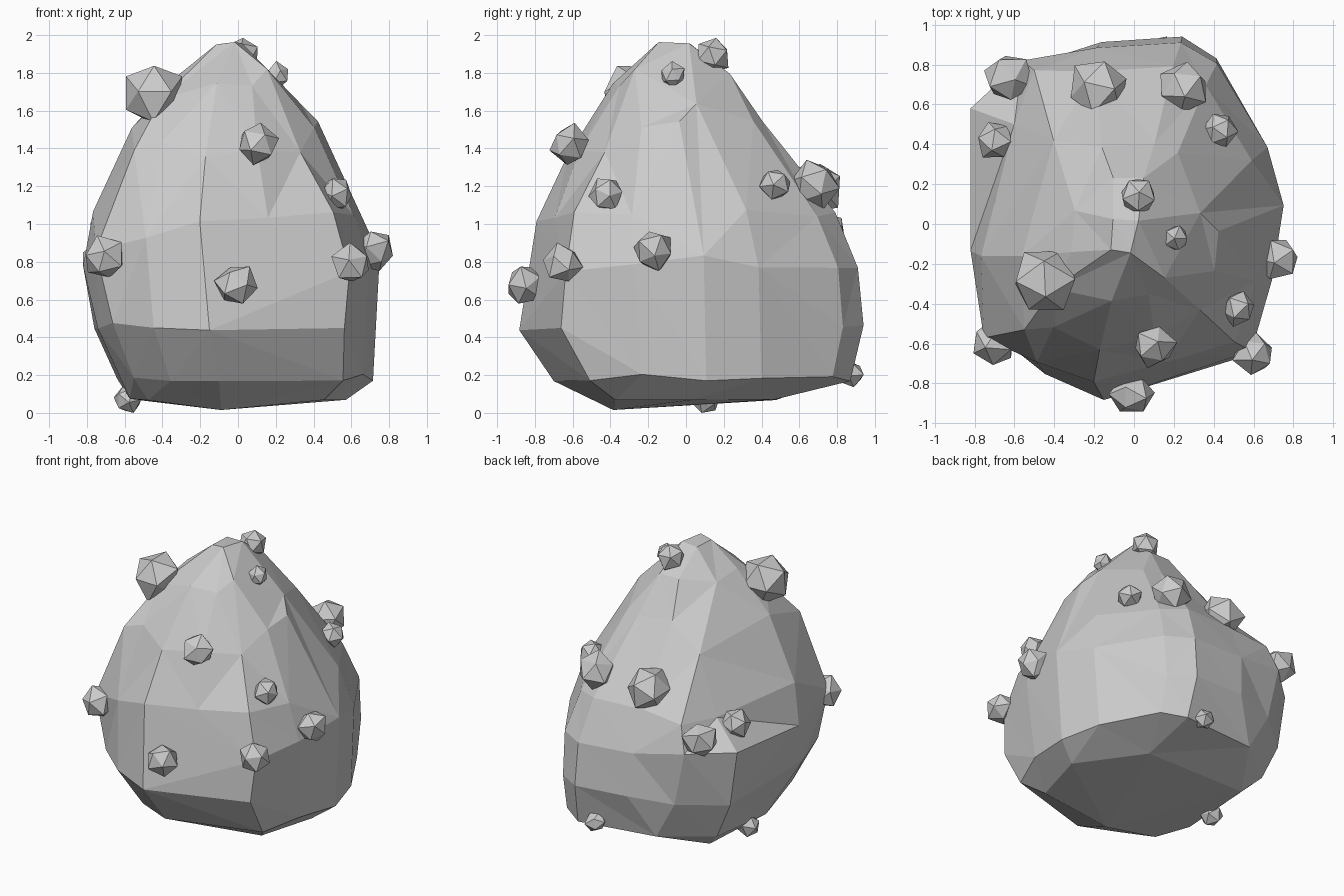
import bpy, bmesh, random
from mathutils import Vector, Euler

if "Cube" in bpy.data.objects:
    bpy.data.objects.remove(bpy.data.objects["Cube"])

random.seed(7)


def add_object(name, bm):
    mesh = bpy.data.meshes.new(name)
    bm.to_mesh(mesh)
    bm.free()
    obj = bpy.data.objects.new(name, mesh)
    bpy.context.collection.objects.link(obj)
    return obj


# Boulder: one plan outline fitted to the extents of each level, then lofted
outline = [(-1, .6), (-.62, .86), (-.2, .97), (.34, 1), (.57, .88), (.89, .4),
           (1, .05), (.92, -.37), (.77, -.76), (.29, -.89), (-.2, -1),
           (-.58, -.86), (-.87, -.67), (-.96, -.43), (-1, -.2)]
levels = [  # z, x min, x max, y min, y max
    (.07, -.56, .57, -.50, .47),
    (.19, -.64, .71, -.70, .87),
    (.46, -.76, .735, -.88, .94),
    (.79, -.82, .755, -.83, .91),
    (1.05, -.77, .67, -.78, .79),
    (1.38, -.62, .50, -.63, .545),
    (1.60, -.50, .395, -.49, .37),
    (1.78, -.32, .22, -.37, .24),
    (1.95, -.12, .04, -.17, .05),
]
# Shelf at the back left, fuller front left, flatter front right: (level, point) -> place
moved = {
    (0, 0): (-.56, .32, .075), (0, 1): (-.46, .52, .065),
    (3, 0): (-.82, .58, .85), (3, 1): (-.56, .82, .86),
    (4, 0): (-.60, .50, 1.02), (4, 1): (-.50, .77, 1.04),
    (5, 0): (-.47, .25, 1.38), (5, 1): (-.41, .43, 1.38),
    (6, 0): (-.39, .10, 1.60), (6, 1): (-.35, .20, 1.60),
    (7, 0): (-.30, .02, 1.78), (7, 1): (-.25, .10, 1.78),
    (3, 12): (-.75, -.57, .80), (4, 12): (-.71, -.56, 1.05), (5, 12): (-.55, -.53, 1.39),
    (3, 8): (.59, -.64, .74), (5, 8): (.33, -.43, 1.38), (6, 8): (.28, -.31, 1.60),
}
bm = bmesh.new()
rings = []
for k, (z, x0, x1, y0, y1) in enumerate(levels):
    ring = []
    for i, (u, v) in enumerate(outline):
        wobble = random.uniform(-.025, .025) if 0 < k < 8 else 0
        place = ((x0 + x1) / 2 + u * (x1 - x0) / 2,
                 (y0 + y1) / 2 + v * (y1 - y0) / 2, z + wobble)
        ring.append(bm.verts.new(moved.get((k, i), place)))
    rings.append(ring)
n = len(outline)
for low, high in zip(rings, rings[1:]):
    for i in range(n):
        j = (i + 1) % n
        bm.faces.new((low[i], low[j], high[j], high[i]))
# Close the ends with a point each
for ring, tip in ((rings[0], (-.1, -.33, .012)), (rings[-1], (-.04, -.1, 1.965))):
    t = bm.verts.new(tip)
    for i in range(n):
        bm.faces.new((ring[i], ring[(i + 1) % n], t))
bmesh.ops.triangulate(bm, faces=bm.faces)
bmesh.ops.recalc_face_normals(bm, faces=bm.faces)
boulder = add_object("boulder", bm)
# Fewer, larger facets
reduce = boulder.modifiers.new("facets", 'DECIMATE')
reduce.ratio = .55

# Small irregular stones stuck to the surface: x, y, z, radius
stones = [
    (-.45, -.29, 1.69, .165), (.02, .14, 1.895, .105), (.21, -.07, 1.785, .07),
    (.10, -.61, 1.42, .11), (.525, -.42, 1.16, .09), (.60, -.65, .79, .105),
    (.725, -.17, .86, .11), (-.01, -.85, .68, .11), (-.71, -.60, .82, .115),
    (-.18, .68, 1.19, .15), (.25, .68, 1.21, .135), (.43, .47, 1.21, .085),
    (-.63, .73, .95, .125), (-.69, .42, .97, .10), (.12, .87, .21, .075),
    (-.58, .10, .075, .08),
]
for i, (x, y, z, r) in enumerate(stones):
    bm = bmesh.new()
    bmesh.ops.create_icosphere(bm, subdivisions=1, radius=r)
    turn = Euler([random.uniform(0, 6.28) for _ in range(3)]).to_matrix()
    for v in bm.verts:
        p = turn @ v.co * random.uniform(.88, 1.12) + Vector((x, y, z))
        v.co = (min(.82, p.x), max(-.94, p.y), min(2, max(0, p.z)))
    add_object(f"stone_{i + 1}", bm)
